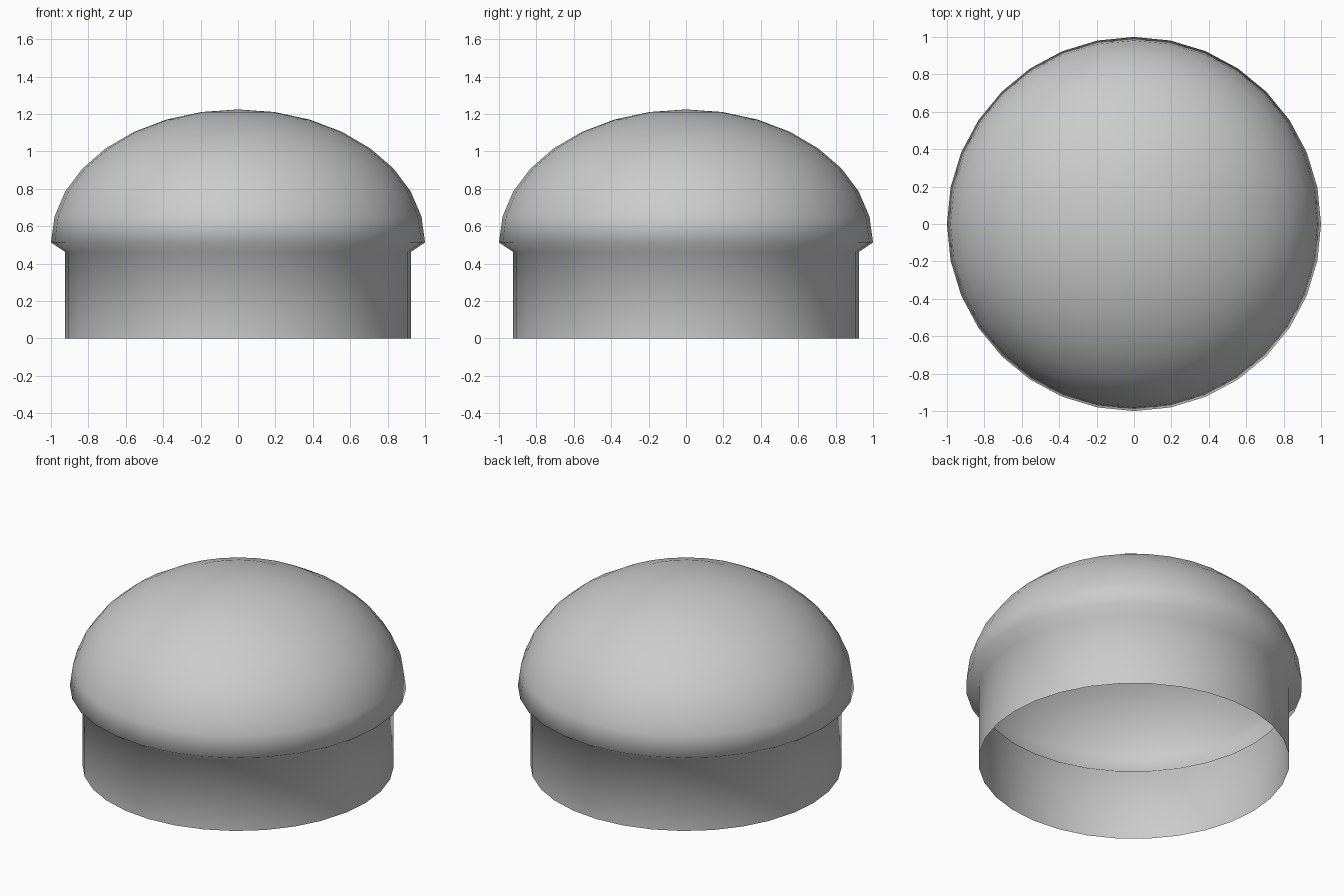
import bpy, bmesh, math

if "Cube" in bpy.data.objects:
    bpy.data.objects.remove(bpy.data.objects["Cube"])

SEGMENTS = 32
RIM_Z, DOME_H = 0.513, 0.711

# Profile: open skirt, flared lip, then quarter-ellipse dome up to the pole
profile = [(0.926, 0.0), (0.926, 0.463)]
for i in range(8):
    a = math.radians(i * 11.25)
    profile.append((math.cos(a), RIM_Z + DOME_H * math.sin(a)))

# Spin the profile into an open-bottomed shell
bm = bmesh.new()
rings = []
for r, z in profile:
    angles = [2 * math.pi * s / SEGMENTS for s in range(SEGMENTS)]
    rings.append([bm.verts.new((r * math.cos(a), r * math.sin(a), z)) for a in angles])
for low, high in zip(rings, rings[1:]):
    for s in range(SEGMENTS):
        n = (s + 1) % SEGMENTS
        bm.faces.new((low[s], low[n], high[n], high[s]))

# Close the crown with a fan
pole = bm.verts.new((0, 0, RIM_Z + DOME_H))
for s in range(SEGMENTS):
    bm.faces.new((rings[-1][s], rings[-1][(s + 1) % SEGMENTS], pole))

for f in bm.faces:
    f.smooth = True
mesh = bpy.data.meshes.new("domed_cap")
bm.to_mesh(mesh)
bm.free()
cap = bpy.data.objects.new("domed_cap", mesh)
bpy.context.collection.objects.link(cap)
